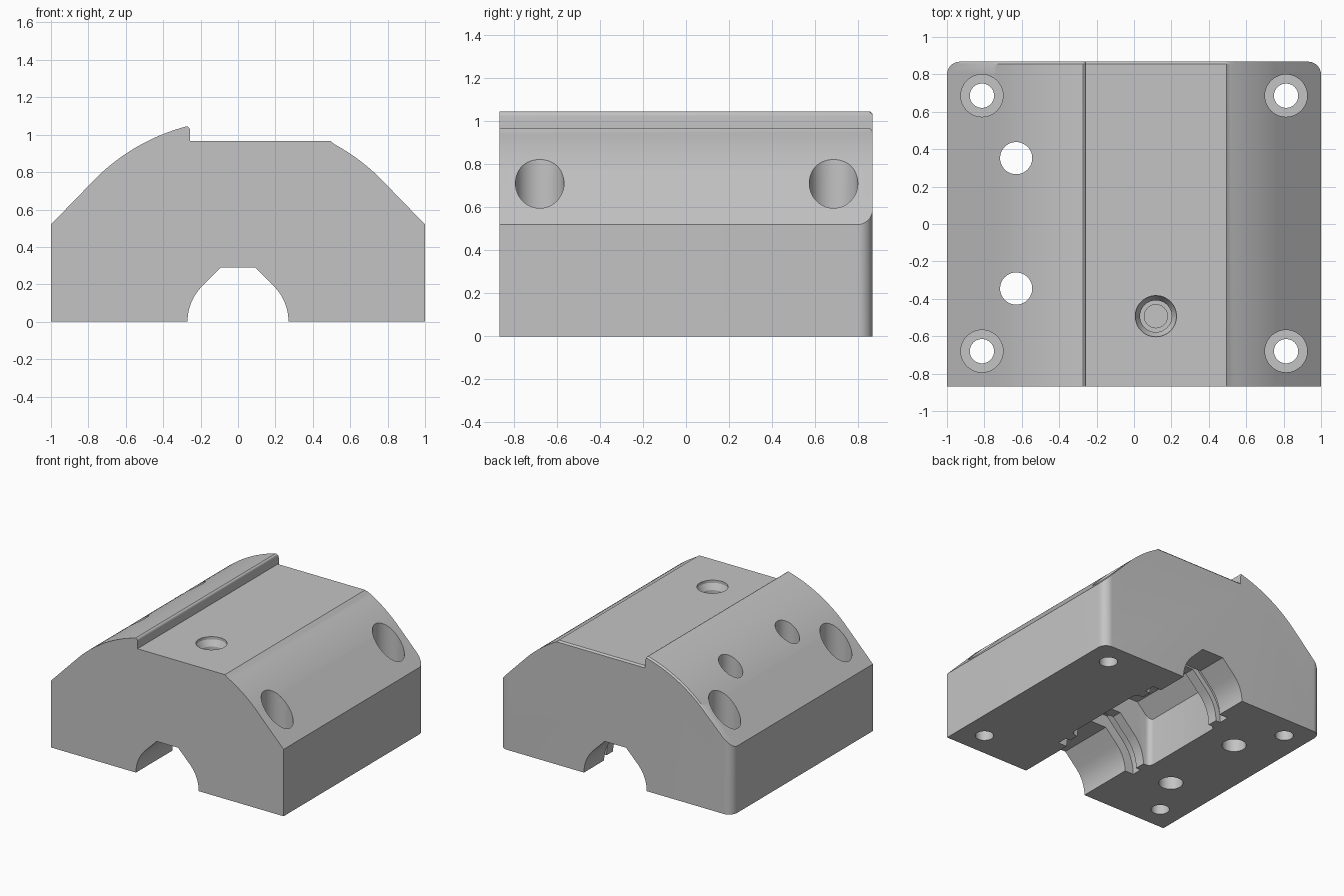
import bpy, bmesh
from math import sin, cos, pi, radians

cube = bpy.data.objects.get("Cube")
if cube:
    bpy.data.objects.remove(cube, do_unlink=True)

grey = bpy.data.materials.new("plain_grey")
grey.use_nodes = True
colour = (0.55, 0.55, 0.55, 1)
grey.diffuse_color = colour
grey.node_tree.nodes["Principled BSDF"].inputs["Base Color"].default_value = colour

HALF = 0.868   # half the depth in y


def arc(r, a, b, n, cx=0, cy=0):
    """Points on a circle from angle a to b, in degrees from the x axis."""
    steps = [radians(a + (b - a) * i / n) for i in range(n + 1)]
    return [(cx + r * cos(t), cy + r * sin(t)) for t in steps]


def make(name, bm):
    bmesh.ops.recalc_face_normals(bm, faces=bm.faces)
    mesh = bpy.data.meshes.new(name)
    bm.to_mesh(mesh)
    bm.free()
    mesh.materials.append(grey)
    ob = bpy.data.objects.new(name, mesh)
    bpy.context.collection.objects.link(ob)
    return ob


def loft(rings):
    """Closed solid through rings of 3D points."""
    bm = bmesh.new()
    loops = [[bm.verts.new(p) for p in ring] for ring in rings]
    n = len(loops[0])
    for a, b in zip(loops, loops[1:]):
        for i in range(n):
            j = (i + 1) % n
            bm.faces.new((a[i], a[j], b[j], b[i]))
    bm.faces.new(loops[0][::-1])
    bm.faces.new(loops[-1])
    return bm


def along_y(points, low, high):
    return loft([[(x, y, z) for x, z in points] for y in (low, high)])


def turned(x, y, profile, n=48):
    """Solid of stacked rings (radius, height) about a vertical axis."""
    return loft([[(u, v, z) for u, v in arc(r, 0, 360 - 360 / n, n - 1, x, y)]
                 for r, z in profile])


def cut(body, bm):
    cutter = make("cutter", bm)
    cutter.hide_render = True
    mod = body.modifiers.new("cut", "BOOLEAN")
    mod.operation, mod.solver, mod.object = "DIFFERENCE", "EXACT", cutter
    bpy.context.view_layer.objects.active = body
    bpy.ops.object.modifier_apply(modifier=mod.name)
    bpy.data.objects.remove(cutter, do_unlink=True)


def mirrored(half):
    return half + [(-x, z) for x, z in reversed(half)]


def tunnel(r, top):
    """Round bore with 45 degree shoulders and a flat roof."""
    return mirrored([(r, -0.1)] + arc(r, 0, 45, 10) + [(r * 2 ** 0.5 - top, top)])


# Carriage body: domed outline with a flat seat and a raised lip,
# its rear rim slightly chamfered on the seat and the lip side
outline = [(-1, 0), (1, 0), (1, 0.52)]
outline += arc(1.08, 46, 61.5, 12) + [(0.495, 0.966)]
outline += [(-0.257, 0.966)] + arc(0.022, 0, 75, 5, -0.279, 1.024)
outline += arc(1.08, 106, 134, 18) + [(-1, 0.52)]
rim = [(x, z - 0.012 if x < 0.5 and z > 0.55 else z) for x, z in outline]
body = make("carriage_body", loft([[(x, y, z) for x, z in section] for y, section in
                                   ((-HALF, outline), (HALF - 0.012, outline), (HALF, rim))]))

# Rounded rear corners
R = 0.07
for side in (-1, 1):
    corner = [(1.1, HALF + 0.1), (1 - R, HALF + 0.1)] + arc(R, 90, 0, 10, 1 - R, HALF - R)
    corner.append((1.1, HALF - R))
    cut(body, loft([[(side * x, y, z) for x, y in corner] for z in (-0.1, 1.3)]))

# Shaft tunnel, retaining grooves and bearing pocket
cut(body, along_y(tunnel(0.27, 0.29), -1, 1))
cut(body, along_y(tunnel(0.305, 0.34), -0.4, 0.6))
for start in (-0.42, 0.54):
    cut(body, along_y(tunnel(0.345, 0.385), start, start + 0.08))
pocket = along_y(mirrored([(0.365, -0.1), (0.365, 0.37), (0.25, 0.485)]), -0.26, 0.46)
corners = [e for e in pocket.edges
           if abs(e.verts[0].co.z - e.verts[1].co.z) > 0.3]
bmesh.ops.bevel(pocket, geom=corners, offset=0.04, segments=5, affect="EDGES", profile=0.5)
cut(body, pocket)

# Counterbored corner screw holes
for x in (-0.813, 0.813):
    for y in (-0.68, 0.686):
        cut(body, turned(x, y, [(0.065, -0.1), (0.065, 0.3), (0.113, 0.3), (0.113, 1.2)]))

# Plain through holes on the right slope
for y in (-0.345, 0.352):
    cut(body, turned(-0.63, y, [(0.086, -0.1), (0.086, 1.2)]))

# Stepped blind hole in the seat
cut(body, turned(0.117, -0.493, [(0.062, 0.78), (0.062, 0.82), (0.085, 0.82),
                                 (0.085, 0.9), (0.11, 0.945), (0.11, 1.2)]))

bpy.ops.object.select_all(action="DESELECT")
body.select_set(True)
bpy.context.view_layer.objects.active = body
bpy.ops.object.shade_smooth_by_angle(angle=radians(25))
